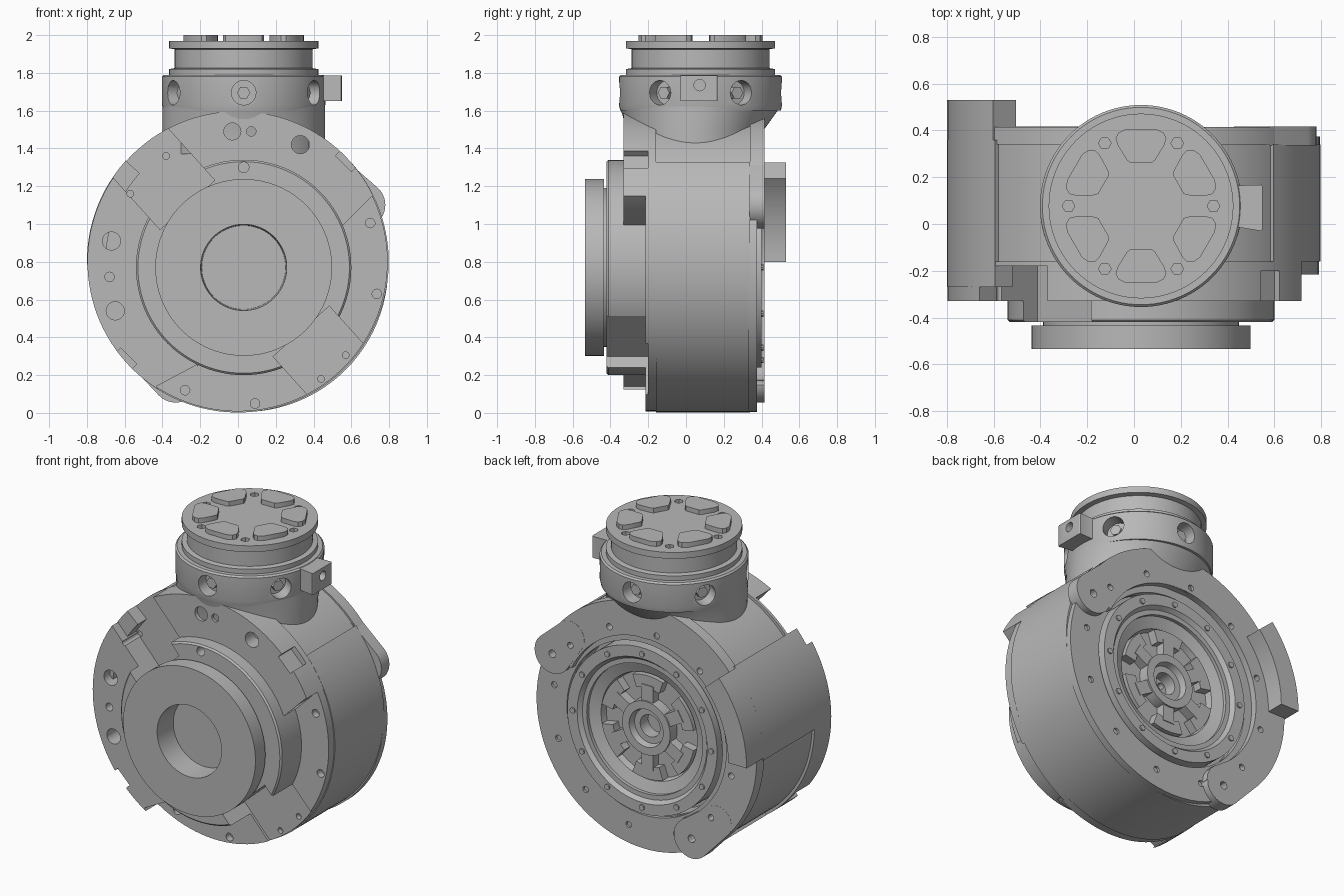
import bpy, bmesh
from math import sin, cos, pi, radians
from mathutils import Matrix, Vector

if "Cube" in bpy.data.objects:
    bpy.data.objects.remove(bpy.data.objects["Cube"])

grey = bpy.data.materials.new("machined_grey")
grey.use_nodes = True
grey.diffuse_color = (0.48, 0.48, 0.48, 1)
grey.node_tree.nodes["Principled BSDF"].inputs["Base Color"].default_value = grey.diffuse_color

BODY = (0, 0.8)         # drum centre in x, z
HUB = (0.03, 0.77)      # rotor centre in x, z
NECK = (0.03, 0.077)    # neck centre in x, y


def polar(c, r, deg):
    return c[0] + r * cos(radians(deg)), c[1] + r * sin(radians(deg))


def finish(name, bm, cutters=()):
    """Turn a bmesh into a shaded object, carving away the cutters."""
    bmesh.ops.remove_doubles(bm, verts=bm.verts, dist=1e-5)
    bmesh.ops.recalc_face_normals(bm, faces=bm.faces)
    mesh = bpy.data.meshes.new(name)
    bm.to_mesh(mesh)
    bm.free()
    ob = bpy.data.objects.new(name, mesh)
    bpy.context.collection.objects.link(ob)
    mesh.materials.append(grey)
    for cutter in cutters:
        mod = ob.modifiers.new("cut", 'BOOLEAN')
        mod.operation, mod.solver, mod.object = 'DIFFERENCE', 'EXACT', cutter
    if cutters:
        dg = bpy.context.evaluated_depsgraph_get()
        ob.data = bpy.data.meshes.new_from_object(ob.evaluated_get(dg))
        ob.modifiers.clear()
    bpy.ops.object.select_all(action='DESELECT')
    ob.select_set(True)
    bpy.context.view_layer.objects.active = ob
    bpy.ops.object.shade_smooth_by_angle(angle=radians(30))
    return ob


def prism(bm, pts, lo, hi, flat=False):
    """Extrude an outline along y, or along z when flat."""
    place = (lambda p, h: (p[0], p[1], h)) if flat else (lambda p, h: (p[0], h, p[1]))
    a = [bm.verts.new(place(p, lo)) for p in pts]
    b = [bm.verts.new(place(p, hi)) for p in pts]
    bm.faces.new(a)
    bm.faces.new(b[::-1])
    for i in range(len(a)):
        j = (i + 1) % len(a)
        bm.faces.new((a[i], b[i], b[j], a[j]))


def sector(bm, c, r0, r1, a0, a1, lo, hi):
    n = max(4, int((a1 - a0) / 3))
    angles = [a0 + (a1 - a0) * i / n for i in range(n + 1)]
    prism(bm, [polar(c, r1, a) for a in angles] + [polar(c, r0, a) for a in reversed(angles)], lo, hi)


def circle(c, r, n=20):
    return [polar(c, r, 360 * i / n) for i in range(n)]


def lathe(bm, profile, c, upright=False, n=96, closed=False):
    """Spin (radius, y) points about y, or (radius, z) points about z."""
    rings = []
    for r, h in profile:
        ring = [polar(c, r, 360 * i / n) for i in range(n)]
        rings.append([bm.verts.new((p[0], p[1], h) if upright else (p[0], h, p[1])) for p in ring])
    pairs = list(zip(rings, rings[1:])) + ([(rings[-1], rings[0])] if closed else [])
    for a, b in pairs:
        for i in range(n):
            j = (i + 1) % n
            bm.faces.new((a[i], a[j], b[j], b[i]))
    if not closed:
        bm.faces.new(rings[0])
        bm.faces.new(rings[-1])


def rect(c, length, width, deg):
    u = Vector((cos(radians(deg)), sin(radians(deg))))
    v = Vector((-u.y, u.x))
    return [Vector(c) + u * length * s / 2 + v * width * t / 2 for s, t in ((-1, -1), (1, -1), (1, 1), (-1, 1))]


def radial_studs(bm, radius, depth, reach, sides):
    """Six short cylinders pointing outwards from the neck axis."""
    for i in range(6):
        turn = Matrix.Translation((*NECK, 1.695)) @ Matrix.Rotation(radians(60 * i + 30), 4, 'Z') @ \
            Matrix.Rotation(pi / 2, 4, 'Y')
        bmesh.ops.create_cone(bm, cap_ends=True, segments=sides, radius1=radius, radius2=radius, depth=depth,
                              matrix=turn @ Matrix.Translation((0, 0, reach)))


# Helpers that carve the front notches, the bolt holes and the rear holes
bm = bmesh.new()
prism(bm, rect(polar(HUB, 0.745, 132), 0.6, 0.39, 132), -0.6, -0.18)
prism(bm, rect(polar(HUB, 0.755, -48), 0.6, 0.4, -48), -0.6, -0.2)
for p, d in (((0.58, 1.34), 45), ((-0.6, 0.28), 225)):
    prism(bm, rect(p, 0.06, 0.12, d), -0.6, -0.2)
notches = finish("notch_cutter", bm)

# Slanted ends of the upper front plate
bm = bmesh.new()
prism(bm, rect((0.707, 1.002), 0.22, 0.2, 45), -0.6, -0.1)
prism(bm, rect((-0.278, 0.109), 0.24, 0.2, 28), -0.6, -0.1)
plate_ends = finish("plate_end_cutter", bm)

bm = bmesh.new()
for x, z, r in ((-0.03, 1.49, 0.045), (0.07, 1.49, 0.025), (0.33, 1.42, 0.048), (-0.67, 0.91, 0.048),
                (-0.68, 0.72, 0.025), (-0.65, 0.54, 0.048), (0.7, 1.005, 0.025), (0.735, 0.63, 0.025),
                (-0.28, 0.12, 0.025), (0.09, 0.05, 0.025), (0.03, 1.3, 0.028), (0.57, 0.305, 0.018),
                (0.44, 0.18, 0.018), (-0.38, 1.36, 0.018), (-0.57, 1.16, 0.018)):
    prism(bm, circle((x, z), r), -0.6, -0.165)
bolts = finish("bolt_cutter", bm)

bm = bmesh.new()
for a in range(10, 370, 30):
    prism(bm, circle(polar(HUB, 0.65, a), 0.02, 12), 0.36, 0.6)
for c in ((0.655, 1.1), (-0.33, 0.18)):
    prism(bm, circle(c, 0.025, 12), 0.36, 0.6)
rear_holes = finish("rear_hole_cutter", bm)

# Drum with an open rear recess
bm = bmesh.new()
lathe(bm, [(0.78, -0.17), (0.78, 0.35), (0.56, 0.35), (0.56, 0.24), (0.02, 0.24), (0.02, -0.17)],
      BODY, closed=True)
finish("drum", bm)

# Outer shells: around the right and bottom, and the raised rear block
bm = bmesh.new()
sector(bm, BODY, 0.7, 0.798, -125, 41.5, -0.16, 0.34)
finish("lower_shell", bm)
bm = bmesh.new()
sector(bm, BODY, 0.7, 0.8, 138, 181, -0.27, 0.36)
sector(bm, BODY, 0.67, 0.8, 139, 180, 0.34, 0.53)
finish("side_block", bm)

# Front plates
bm = bmesh.new()
sector(bm, BODY, 0.3, 0.797, 19.5, 249, -0.33, -0.16)
finish("front_upper_plate", bm, (notches, bolts, plate_ends))
bm = bmesh.new()
sector(bm, BODY, 0.3, 0.792, 235, 388, -0.215, -0.15)
finish("front_lower_plate", bm, (notches, bolts))

# Front flange and rotor with a shallow bore
bm = bmesh.new()
lathe(bm, [(0.57, -0.16), (0.57, -0.41), (0.56, -0.42), (0.23, -0.42), (0.23, -0.16)], HUB, closed=True)
finish("front_flange", bm, (notches, bolts))
bm = bmesh.new()
lathe(bm, [(0.42, -0.18), (0.42, -0.435), (0.468, -0.435), (0.468, -0.535), (0.228, -0.535),
           (0.222, -0.38), (0.02, -0.38)], HUB)
finish("rotor", bm)

# Rear cover: thin full ring, thicker arc, and its two rounded ends
bm = bmesh.new()
lathe(bm, [(0.765, 0.33), (0.765, 0.375), (0.55, 0.375), (0.55, 0.33)], HUB, closed=True)
finish("rear_ring", bm, (rear_holes,))
bm = bmesh.new()
sector(bm, BODY, 0.575, 0.79, 25, 243, 0.34, 0.415)
finish("rear_arc", bm, (rear_holes,))
for side, c, tail in (("left", (0.655, 1.1), 40), ("right", (-0.33, 0.18), 222)):
    bm = bmesh.new()
    outline = circle(c, 0.125, 40) + circle(polar(BODY, 0.69, tail), 0.1, 40)
    points = [bm.verts.new((x, y, z)) for x, z in outline for y in (0.335, 0.416)]
    hull = bmesh.ops.convex_hull(bm, input=points)
    bmesh.ops.delete(bm, geom=hull["geom_interior"], context='VERTS')
    finish(side + "_rear_lug", bm, (rear_holes,))

# Rear bearing rings, wheel and bore
bm = bmesh.new()
lathe(bm, [(0.53, 0.23), (0.53, 0.4), (0.46, 0.4), (0.44, 0.375), (0.41, 0.375), (0.41, 0.23)], HUB, closed=True)
for i in range(12):
    prism(bm, circle(polar(HUB, 0.49, 30 * i), 0.018, 10), 0.39, 0.409)
finish("bearing_ring", bm)
bm = bmesh.new()
lathe(bm, [(0.415, 0.23), (0.415, 0.355), (0.34, 0.33), (0.33, 0.29), (0.1, 0.29), (0.1, 0.23)], HUB, closed=True)
finish("bearing_dish", bm)
bm = bmesh.new()
lathe(bm, [(0.17, 0.23), (0.17, 0.36), (0.12, 0.36), (0.11, 0.32), (0.07, 0.32), (0.07, 0.23)], HUB, closed=True)
for i in range(6):
    prism(bm, rect(polar(HUB, 0.21, 60 * i + 30), 0.12, 0.08, 60 * i + 30), 0.23, 0.35)
    sector(bm, HUB, 0.25, 0.33, 60 * i + 11, 60 * i + 49, 0.23, 0.345)
finish("rear_wheel", bm)

# Neck: oval foot, then collar with six radial screw holes
bm = bmesh.new()
lathe(bm, [(0.43, 1.37), (0.43, 1.5), (0.43, 1.63)], NECK, upright=True)
for v in bm.verts:
    if v.co.z < 1.6:
        v.co.y = 0.05 + (v.co.y - NECK[1]) * 0.845
finish("neck_foot", bm)
bm = bmesh.new()
radial_studs(bm, 0.065, 0.16, 0.43, 24)
screw_holes = finish("screw_hole_cutter", bm)
bm = bmesh.new()
lathe(bm, [(0.425, 1.6), (0.432, 1.63), (0.432, 1.78), (0.422, 1.79), (0.2, 1.79), (0.2, 1.6)],
      NECK, upright=True, closed=True)
finish("neck_collar", bm, (screw_holes,))
bm = bmesh.new()
radial_studs(bm, 0.035, 0.1, 0.34, 6)
finish("neck_screws", bm)

# Output flange with grooved waist and bolt holes
bm = bmesh.new()
for i in range(6):
    prism(bm, circle(polar(NECK, 0.31, 60 * i), 0.027, 6), 1.94, 2.1, flat=True)
top_holes = finish("top_hole_cutter", bm)
bm = bmesh.new()
lathe(bm, [(0.395, 1.78), (0.395, 1.82), (0.365, 1.825), (0.365, 1.925), (0.395, 1.93), (0.395, 1.97)],
      NECK, upright=True)
finish("output_flange", bm, (top_holes,))

# Six raised pads on the output flange
bm = bmesh.new()
half_pad = [(0.19, 14), (0.205, 17), (0.28, 21), (0.31, 20.5), (0.328, 17), (0.335, 11)]
for i in range(6):
    a = 60 * i + 30
    pad = [polar(NECK, r, a - d) for r, d in half_pad] + [polar(NECK, r, a + d) for r, d in reversed(half_pad)]
    prism(bm, pad, 1.96, 2.0, flat=True)
finish("output_pads", bm)

# Side connector with a small socket
bm = bmesh.new()
prism(bm, circle((-0.072, 1.735), 0.03), 0.51, 0.6)
bm.transform(Matrix.Rotation(-pi / 2, 4, 'Z'))
socket = finish("socket_cutter", bm)
bm = bmesh.new()
prism(bm, [(0.4, -0.015), (0.45, -0.015), (0.545, -0.03), (0.55, -0.02), (0.55, 0.16), (0.545, 0.168),
           (0.45, 0.165), (0.4, 0.185)], 1.65, 1.787, flat=True)
finish("connector", bm, (socket,))

# Remove the carving helpers
for helper in (notches, plate_ends, bolts, rear_holes, screw_holes, top_holes, socket):
    bpy.data.objects.remove(helper)
